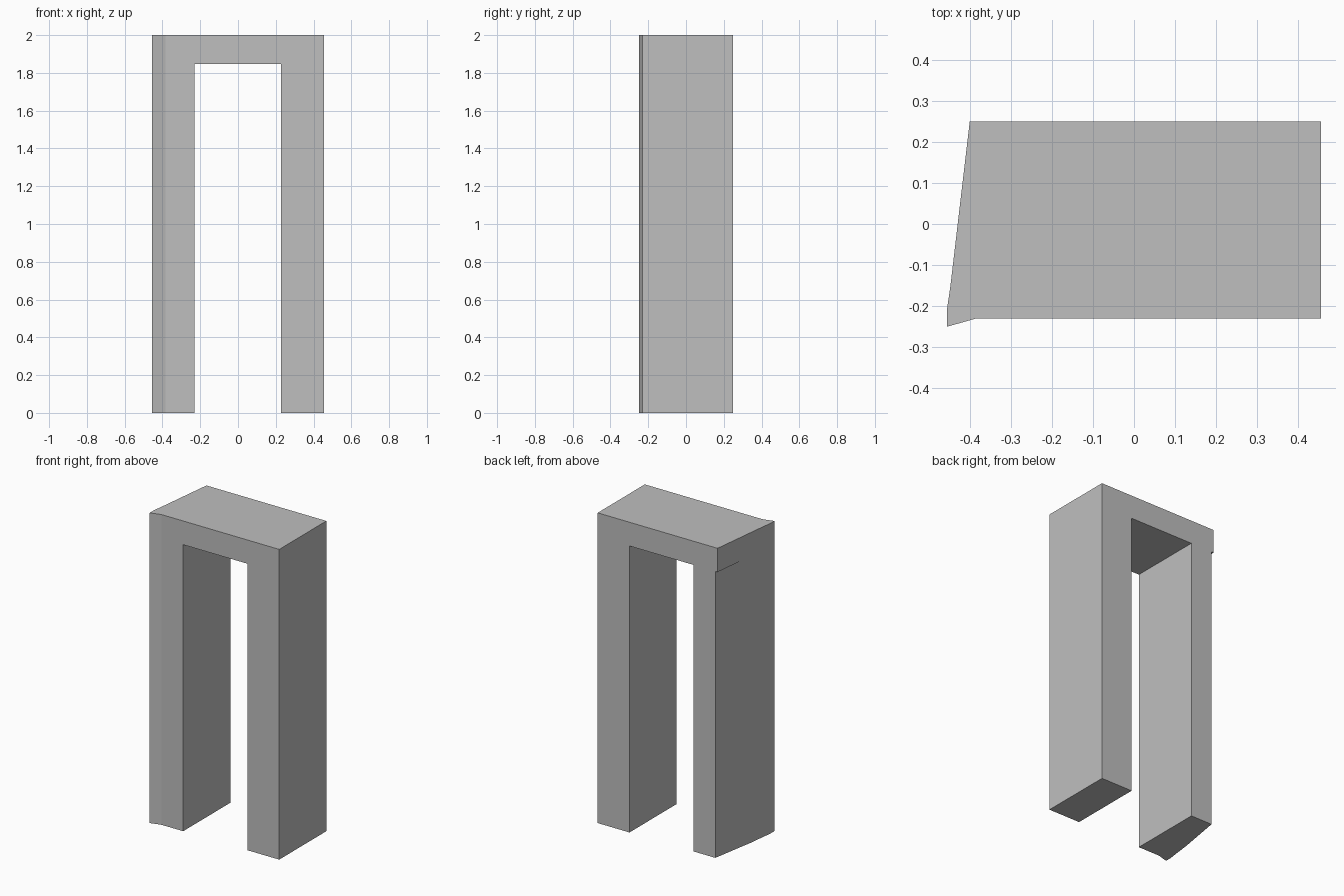
import bpy
import bmesh

if "Cube" in bpy.data.objects:
    bpy.data.objects.remove(bpy.data.objects["Cube"], do_unlink=True)

TOP, SOFFIT = 2.0, 1.847   # full height and underside of the lintel

stone = bpy.data.materials.new("grey stone")
stone.use_nodes = True
grey = (0.52, 0.52, 0.52, 1.0)
stone.diffuse_color = grey
stone.node_tree.nodes["Principled BSDF"].inputs["Base Color"].default_value = grey


def prism(name, plan, z0, z1):
    """Extrude a plan outline upward into a closed solid."""
    bm = bmesh.new()
    base = bm.faces.new([bm.verts.new((x, y, z0)) for x, y in plan])
    top = bmesh.ops.extrude_face_region(bm, geom=[base])["geom"]
    moved = [v for v in top if isinstance(v, bmesh.types.BMVert)]
    bmesh.ops.translate(bm, verts=moved, vec=(0, 0, z1 - z0))
    bmesh.ops.recalc_face_normals(bm, faces=bm.faces)
    mesh = bpy.data.meshes.new(name)
    bm.to_mesh(mesh)
    bm.free()
    mesh.materials.append(stone)
    obj = bpy.data.objects.new(name, mesh)
    bpy.context.collection.objects.link(obj)
    return obj


def combine(target, helper, operation):
    mod = target.modifiers.new(helper.name, "BOOLEAN")
    mod.operation = operation
    mod.solver = "EXACT"
    mod.object = helper
    helper.hide_render = True
    bpy.context.view_layer.objects.active = target
    bpy.ops.object.modifier_apply(modifier=mod.name)
    bpy.data.objects.remove(helper, do_unlink=True)


# Door surround: one plan with a flared front corner on its right side
frame = prism("door_frame", [
    (0.455, -0.23), (0.455, 0.25), (-0.384, 0.25), (-0.434, -0.04),
    (-0.447, -0.15), (-0.455, -0.205), (-0.455, -0.25), (-0.42, -0.24),
    (-0.384, -0.23)], 0, TOP)

# Doorway running through from front to back
opening = prism("doorway_cutter", [
    (-0.23, -0.5), (0.228, -0.5), (0.228, 0.5), (-0.23, 0.5)], -0.5, SOFFIT)
combine(frame, opening, "DIFFERENCE")

# Tapering overhang at the right end of the lintel
overhang = prism("lintel_overhang", [
    (-0.40, 0.25), (-0.434, -0.04), (-0.35, -0.04), (-0.35, 0.25)], SOFFIT, TOP)
combine(frame, overhang, "UNION")

# Merge coplanar pieces left by the cuts
bm = bmesh.new()
bm.from_mesh(frame.data)
bmesh.ops.remove_doubles(bm, verts=bm.verts, dist=0.0002)
bmesh.ops.dissolve_limit(bm, angle_limit=0.01, verts=bm.verts, edges=bm.edges)
bm.to_mesh(frame.data)
bm.free()
